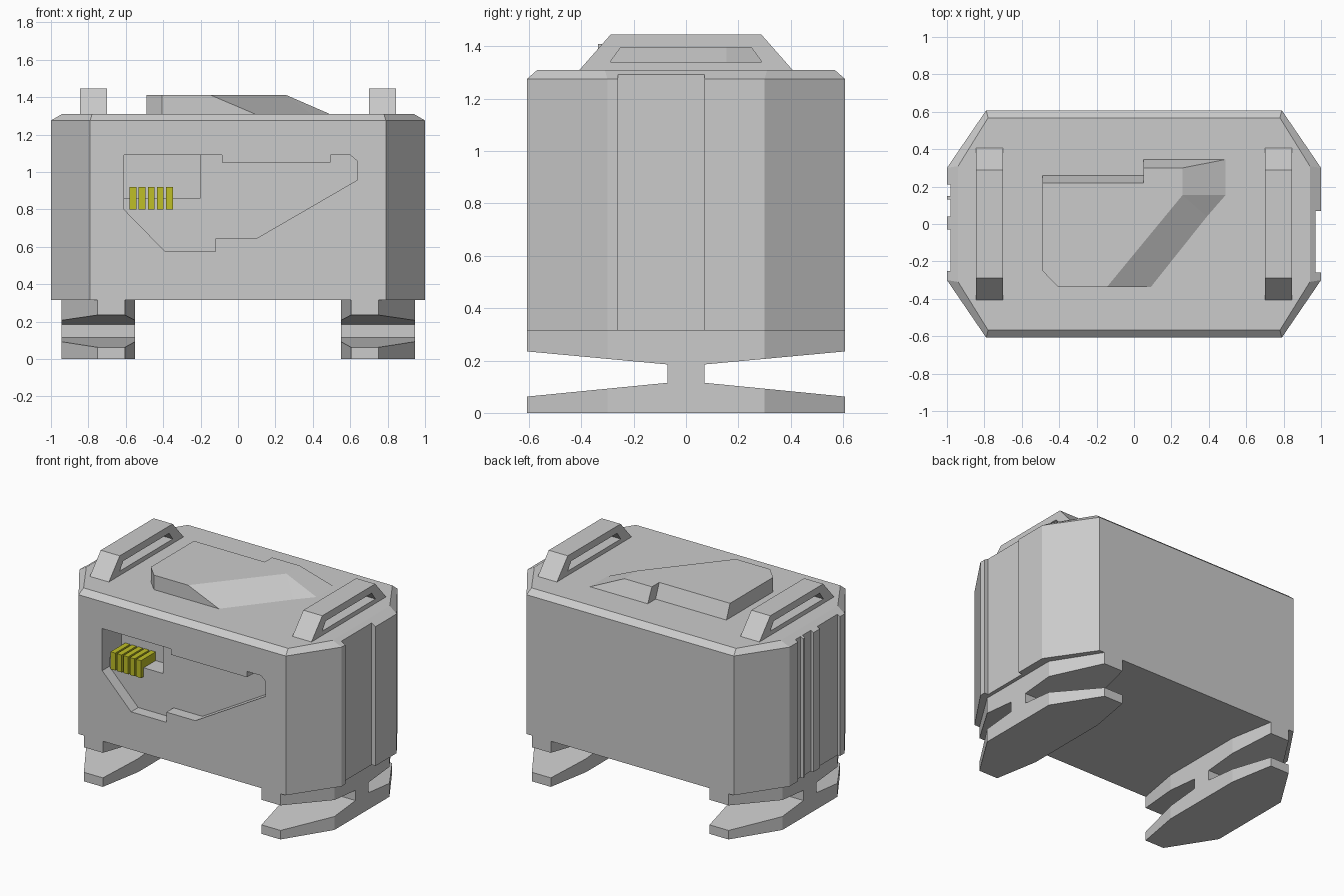
import bpy, bmesh
from mathutils import Vector

if "Cube" in bpy.data.objects:
    bpy.data.objects.remove(bpy.data.objects["Cube"])


def loft(name, loops):
    """Solid from a stack of matching point loops, capped at both ends."""
    bm = bmesh.new()
    rings = [[bm.verts.new(p) for p in loop] for loop in loops]
    n = len(rings[0])
    for a, b in zip(rings, rings[1:]):
        for i in range(n):
            j = (i + 1) % n
            bm.faces.new((a[i], a[j], b[j], b[i]))
    bm.faces.new(rings[0][::-1])
    bm.faces.new(rings[-1])
    bmesh.ops.remove_doubles(bm, verts=bm.verts, dist=1e-4)
    bmesh.ops.recalc_face_normals(bm, faces=bm.faces)
    me = bpy.data.meshes.new(name)
    bm.to_mesh(me)
    bm.free()
    ob = bpy.data.objects.new(name, me)
    bpy.context.collection.objects.link(ob)
    return ob


def prism(name, pts, axis, lo, hi):
    """Extrude a 2D profile along the given axis (remaining axes in xyz order)."""
    def place(p, d):
        v = list(p)
        v.insert(axis, d)
        return Vector(v)
    return loft(name, [[place(p, d) for p in pts] for d in (lo, hi)])


def box(name, x0, x1, y0, y1, z0, z1):
    return prism(name, [(x0, y0), (x1, y0), (x1, y1), (x0, y1)], 2, z0, z1)


def boolean(ob, cutter, operation='DIFFERENCE'):
    mod = ob.modifiers.new("cut", 'BOOLEAN')
    mod.operation, mod.solver, mod.object = operation, 'EXACT', cutter
    bpy.context.view_layer.update()
    dg = bpy.context.evaluated_depsgraph_get()
    me = bpy.data.meshes.new_from_object(ob.evaluated_get(dg))
    ob.modifiers.clear()
    ob.data = me
    bpy.data.objects.remove(cutter)


def octagon(xs, ys, xl, yl):
    """xs, ys: end of the long sides; xl, yl: end of the short sides."""
    q = [(xl, yl), (xs, ys)]
    q += [(-x, y) for x, y in q[::-1]]
    return q + [(-x, -y) for x, y in q]


# Body: chamfered octagonal case
base = octagon(0.79, 0.608, 1.0, 0.30)
rim = octagon(0.78, 0.568, 0.94, 0.31)
body = loft("body", [[(x, y, 0.315) for x, y in base],
                     [(x, y, 1.275) for x, y in base],
                     [(x, y, 1.31) for x, y in rim]])

# Vertical grooves in both ends
boolean(body, box("cutter", 0.97, 1.1, -0.26, 0.07, 0.2, 1.4))
for y0, y1 in ((0.15, 0.21), (0.04, 0.13), (-0.25, -0.03)):
    boolean(body, box("cutter", -1.1, -0.98, y0, y1, 0.2, 1.4))

# Front recess and the deeper pocket in its corner
recess = [(-0.61, 1.09), (-0.085, 1.09), (-0.085, 1.05), (0.495, 1.05),
          (0.495, 1.09), (0.60, 1.09), (0.635, 1.06), (0.635, 0.955),
          (0.10, 0.645), (-0.12, 0.645), (-0.12, 0.575), (-0.39, 0.575),
          (-0.61, 0.80)]
boolean(body, prism("cutter", recess, 1, -0.7, -0.53))
boolean(body, box("cutter", -0.61, -0.20, -0.6, -0.40, 0.86, 1.09))

# Row of hooked contact bars
yellow = bpy.data.materials.new("yellow")
yellow.diffuse_color = (0.52, 0.52, 0.02, 1)
yellow.use_nodes = True
yellow.node_tree.nodes["Principled BSDF"].inputs["Base Color"].default_value = yellow.diffuse_color
hook = [(-0.56, 0.80), (-0.53, 0.80), (-0.53, 0.86), (-0.40, 0.86),
        (-0.40, 0.92), (-0.56, 0.92)]
for i in range(5):
    x = -0.58 + 0.049 * i
    bar = prism(f"contact_bar_{i + 1}", hook, 0, x, x + 0.036)
    bar.data.materials.append(yellow)

# Feet: I-shaped side profile trimmed to a tapered footprint
half = [(0.07, 0.115), (0.62, 0.061), (0.62, 0.0)]
low = half + [(-y, z) for y, z in half[::-1]]
high = [(-0.07, 0.185), (-0.62, 0.236), (-0.62, 0.315),
        (0.62, 0.315), (0.62, 0.236), (0.07, 0.185)]
edge = [(0.55, 0.30), (0.605, 0.608), (0.75, 0.608), (0.945, 0.30)]
plan = edge + [(x, -y) for x, y in edge[::-1]]

# Handles: trapezoid grips with a slot
grip = [(-0.407, 1.31), (0.407, 1.31), (0.288, 1.445), (-0.288, 1.445)]
slot = [(-0.29, 1.34), (0.29, 1.34), (0.25, 1.395), (-0.25, 1.395)]

for side, s in (("left", -1), ("right", 1)):
    foot = prism(f"{side}_foot", low + high, 0, 0.4 * s, 1.1 * s)
    boolean(foot, prism("cutter", [(x * s, y) for x, y in plan], 2, -0.1, 0.4),
            'INTERSECT')
    handle = prism(f"{side}_handle", grip, 0, 0.70 * s, 0.845 * s)
    boolean(handle, prism("cutter", slot, 0, 0.6 * s, 0.95 * s))

# Faceted raised plate on the lid
low_edge = [(-0.49, 0.26), (0.05, 0.26), (0.05, 0.345), (0.49, 0.345),
            (0.49, 0.155), (0.39, 0.04), (0.09, -0.337), (-0.405, -0.337),
            (-0.49, -0.25)]
top_edge = [(-0.49, 0.22), (0.05, 0.22), (0.05, 0.30), (0.26, 0.30),
            (0.26, 0.155), (0.26, 0.155), (-0.145, -0.337), (-0.405, -0.337),
            (-0.49, -0.25)]


def plate_loft():
    bm = bmesh.new()
    lo = [bm.verts.new((x, y, 1.31)) for x, y in low_edge]
    hi = [bm.verts.new((x, y, 1.41)) for x, y in top_edge]
    hi[5] = hi[4]
    for i in range(9):
        j = (i + 1) % 9
        ring = [lo[i], lo[j], hi[j], hi[i]]
        bm.faces.new(list(dict.fromkeys(ring)))
    bm.faces.new(list(dict.fromkeys(hi)))
    bm.faces.new(lo[::-1])
    bmesh.ops.delete(bm, geom=[v for v in bm.verts if not v.link_faces], context='VERTS')
    bmesh.ops.recalc_face_normals(bm, faces=bm.faces)
    me = bpy.data.meshes.new("lid_plate")
    bm.to_mesh(me)
    bm.free()
    bpy.context.collection.objects.link(bpy.data.objects.new("lid_plate", me))


plate_loft()
